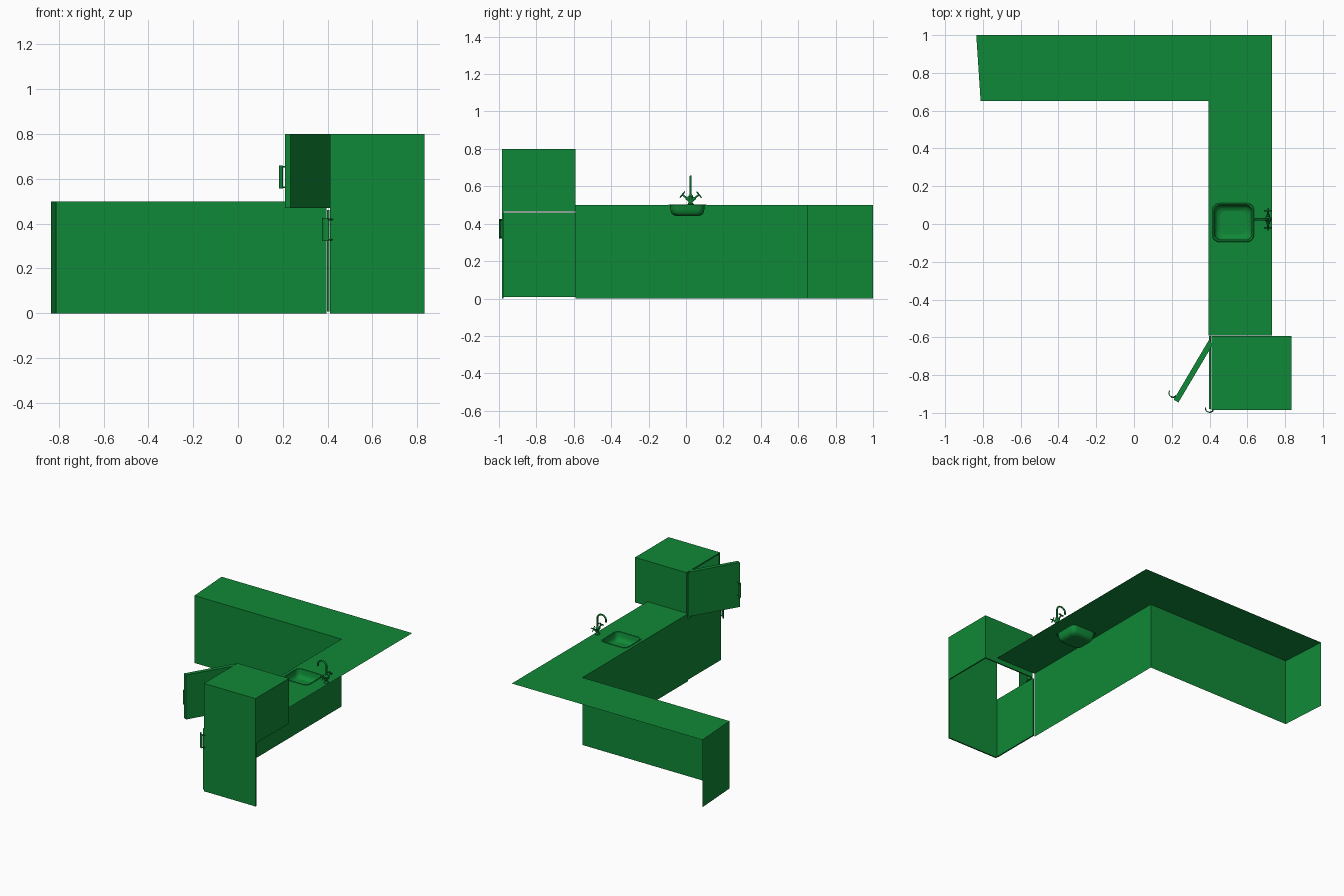
import bpy, bmesh, math
from mathutils import Vector

old = bpy.data.objects.get("Cube")
if old:
    bpy.data.objects.remove(old, do_unlink=True)

GREEN = (0.005, 0.25, 0.038, 1.0)
green = bpy.data.materials.new("kitchen green")
green.use_nodes = True
green.diffuse_color = GREEN
green.node_tree.nodes["Principled BSDF"].inputs["Base Color"].default_value = GREEN


def finish(name, bm, smooth=False, recalc=True):
    if recalc:
        bmesh.ops.recalc_face_normals(bm, faces=bm.faces)
    mesh = bpy.data.meshes.new(name)
    bm.to_mesh(mesh)
    bm.free()
    obj = bpy.data.objects.new(name, mesh)
    bpy.context.collection.objects.link(obj)
    mesh.materials.append(green)
    if smooth:
        bpy.ops.object.select_all(action='DESELECT')
        obj.select_set(True)
        bpy.context.view_layer.objects.active = obj
        bpy.ops.object.shade_smooth_by_angle(angle=math.radians(40))
    return obj


def prism(name, outline, z0, z1):
    bm = bmesh.new()
    face = bm.faces.new([bm.verts.new((x, y, z0)) for x, y in outline])
    ext = bmesh.ops.extrude_face_region(bm, geom=[face])
    top = [v for v in ext["geom"] if isinstance(v, bmesh.types.BMVert)]
    bmesh.ops.translate(bm, verts=top, vec=(0, 0, z1 - z0))
    if len(bm.faces) == len(outline) + 1:
        bm.faces.new([v for v in bm.verts if v.co.z == z0])
    return finish(name, bm)


def box(name, x0, x1, y0, y1, z0, z1):
    return prism(name, [(x0, y0), (x1, y0), (x1, y1), (x0, y1)], z0, z1)


def wall(name, path, z0, z1):
    """Thin upright sheet along a plan path."""
    bm = bmesh.new()
    cols = [[bm.verts.new((x, y, z)) for z in (z0, z1)] for x, y in path]
    for a, b in zip(cols, cols[1:]):
        bm.faces.new((a[0], b[0], b[1], a[1]))
    return finish(name, bm)


def tube(name, points, radius, sides=10):
    """Round bar along a smooth 3D path, with closed ends."""
    pts = [Vector(p) for p in points]
    bm = bmesh.new()
    rings = []
    for i, p in enumerate(pts):
        d = pts[min(i + 1, len(pts) - 1)] - pts[max(i - 1, 0)]
        ref = Vector((0, 1, 0)) if abs(d.normalized().y) < 0.9 else Vector((1, 0, 0))
        u = d.cross(ref).normalized()
        w = d.cross(u).normalized()
        rings.append([bm.verts.new(p + radius * (u * math.cos(t) + w * math.sin(t)))
                      for t in (math.tau * k / sides for k in range(sides))])
    for a, b in zip(rings, rings[1:]):
        for k in range(sides):
            n = (k + 1) % sides
            bm.faces.new((a[k], a[n], b[n], b[k]))
    bm.faces.new(rings[0])
    bm.faces.new(rings[-1])
    return finish(name, bm, True)


def lathe(name, centre, profile, sides=16):
    bm = bmesh.new()
    rings = [[bm.verts.new((centre[0] + r * math.cos(math.tau * k / sides),
                            centre[1] + r * math.sin(math.tau * k / sides), z))
              for k in range(sides)] for r, z in profile]
    for a, b in zip(rings, rings[1:]):
        for k in range(sides):
            n = (k + 1) % sides
            bm.faces.new((a[k], a[n], b[n], b[k]))
    bm.faces.new(rings[0])
    bm.faces.new(rings[-1])
    return finish(name, bm, True)


# Rounded basin outline, shrunk by an inset
SINK = (0.415, 0.635, -0.095, 0.11)


def basin_ring(bm, inset, z, radius=0.035, steps=6):
    x0, x1, y0, y1 = SINK
    r = radius
    corners = [(x1, y1, 1, 1), (x0, y1, -1, 1), (x0, y0, -1, -1), (x1, y0, 1, -1)]
    ring = []
    for c, (x, y, sx, sy) in enumerate(corners):
        cx, cy = x - sx * (r + inset), y - sy * (r + inset)
        for k in range(steps + 1):
            t = math.pi / 2 * (c + k / steps)
            ring.append(bm.verts.new((cx + r * math.cos(t), cy + r * math.sin(t), z)))
    return ring


# L-shaped worktop with a cut-out for the basin
TOP = 0.5
bm = bmesh.new()
outer = [bm.verts.new((x, y, TOP)) for x, y in
         [(-0.835, 1), (0.73, 1), (0.73, -0.59), (0.395, -0.59), (0.395, 0.65), (-0.812, 0.65)]]
edges = []
for loop in (outer, basin_ring(bm, 0, TOP)):
    edges += [bm.edges.new((v, loop[(i + 1) % len(loop)])) for i, v in enumerate(loop)]
bmesh.ops.triangle_fill(bm, edges=edges, use_beauty=True, normal=(0, 0, 1))
for f in bm.faces:
    f.normal_update()
    if f.normal.z < 0:
        f.normal_flip()
finish("worktop", bm, recalc=False)

# Basin
bm = bmesh.new()
rings = [basin_ring(bm, i, z) for i, z in
         [(0, TOP), (0.003, 0.504), (0.009, 0.502), (0.012, 0.475),
          (0.016, 0.458), (0.025, 0.447), (0.04, 0.442)]]
for a, b in zip(rings, rings[1:]):
    for k in range(len(a)):
        n = (k + 1) % len(a)
        bm.faces.new((a[k], b[k], b[n], a[n]))
bm.faces.new(rings[-1])
finish("sink_basin", bm, True, recalc=False)

# Counter front and end panels, open at the back
wall("counter_panels", [(0.395, -0.59), (0.395, 0.65), (-0.812, 0.65), (-0.835, 1)], 0, TOP)

# Tall cabinet: full-height front, upper compartment open at left and below
X0, X1, Y0, Y1, T = 0.41, 0.833, -0.985, -0.592, 0.01
SPLIT, HIGH = 0.466, 0.8
box("cabinet_front", X0, X1, Y0, Y0 + T, 0, HIGH)
box("cabinet_back", X0, X1, Y1 - T, Y1, SPLIT, HIGH)
box("cabinet_side", X1 - T, X1, Y0 + T, Y1 - T, SPLIT, HIGH)
box("cabinet_top", X0, X1 - T, Y0 + T, Y1 - T, HIGH - T, HIGH)
box("lower_door", 0.398, 0.408, -0.98, -0.592, 0.008, 0.46)
prism("upper_door", [(0.402, -0.605), (0.21, -0.93), (0.235, -0.945), (0.413, -0.645)], 0.47, HIGH)


# Hooked door handles: curved grip with an arm at top and bottom
def handle(name, cx, cy, turn, z0, z1, r=0.022):
    def arc(a, b, n):
        return [(cx + r * math.cos(t), cy + r * math.sin(t)) for t in
                (math.radians(a + (b - a) * k / n - turn) for k in range(n + 1))]
    grip = wall(name + "_grip", arc(170, 280, 8), z0, z1)
    solid = grip.modifiers.new("thickness", 'SOLIDIFY')
    solid.thickness, solid.offset = 0.005, 0
    for label, z in (("lower", z0 + 0.006), ("upper", z1 - 0.006)):
        tube(f"{name}_{label}_arm", [(x, y, z) for x, y in arc(270, 350, 6)], 0.004, 8)


handle("lower_door_handle", 0.4, -0.975, 0, 0.322, 0.425)
handle("upper_door_handle", 0.207, -0.895, 29, 0.557, 0.66)

# Tap: flared base, arched spout and two cross-handled valves
FX, FY = 0.71, 0.025
lathe("tap_base", (FX, FY), [(0.017, TOP), (0.017, 0.505), (0.011, 0.512), (0.011, 0.54),
                             (0.014, 0.545), (0.006, 0.558)])
ARCH = 0.036
spout = [(FX, FY, 0.53), (FX, FY, 0.58)]
for k in range(13):
    t = math.pi * 1.1 * k / 12
    spout.append((FX - ARCH + ARCH * math.cos(t), FY, 0.617 + ARCH * math.sin(t)))
tube("tap_spout", spout, 0.006)
for side, s in (("left", 1), ("right", -1)):
    start = Vector((FX, FY, 0.52))
    out = Vector((0, s * 0.78, 0.62)).normalized()
    tube(f"tap_{side}_valve", [start, start + out * 0.03], 0.009)
    tip = start + out * 0.057
    tube(f"tap_{side}_stem", [start, tip], 0.005)
    across = Vector((0, -out.z, out.y))
    for label, d in (("bar", across), ("crossbar", Vector((1, 0, 0)))):
        tube(f"tap_{side}_handle_{label}", [tip - d * 0.021, tip + d * 0.021], 0.0035, 8)
